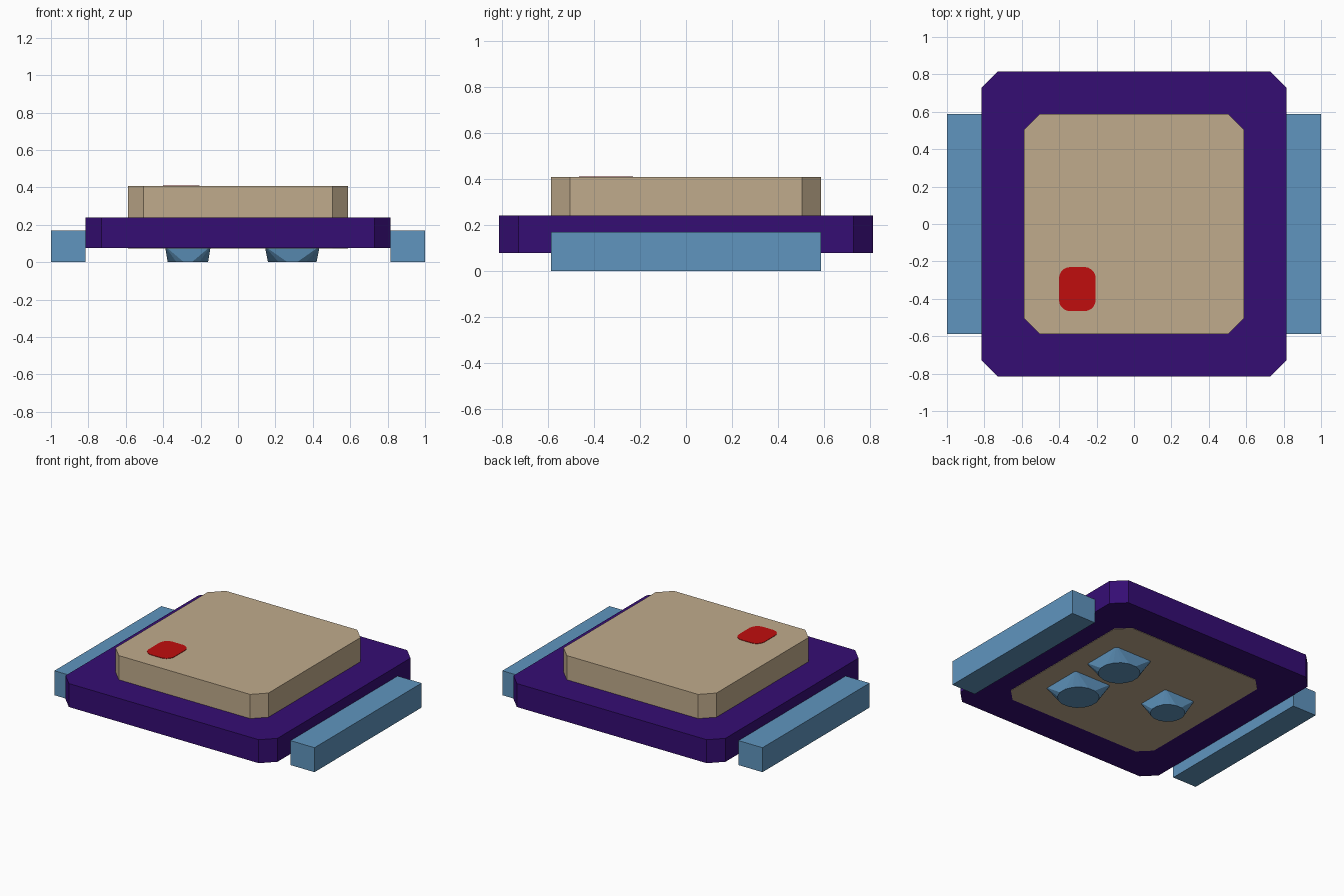
import bpy
import bmesh
import math

old = bpy.data.objects.get("Cube")
if old:
    bpy.data.objects.remove(old, do_unlink=True)


def material(name, rgb):
    mat = bpy.data.materials.new(name)
    mat.use_nodes = True
    color = (*rgb, 1)
    mat.diffuse_color = color
    mat.node_tree.nodes["Principled BSDF"].inputs["Base Color"].default_value = color
    return mat


purple = material("deep_purple", (0.036, 0.004, 0.175))
tan = material("tan", (0.53, 0.41, 0.265))
blue = material("steel_blue", (0.115, 0.30, 0.52))
red = material("red", (0.53, 0.004, 0.004))


def finish(name, bm, mat):
    bmesh.ops.recalc_face_normals(bm, faces=bm.faces)
    mesh = bpy.data.meshes.new(name)
    bm.to_mesh(mesh)
    bm.free()
    mesh.materials.append(mat)
    obj = bpy.data.objects.new(name, mesh)
    bpy.context.collection.objects.link(obj)
    return obj


def slab(name, center, half, bottom, top, mat, corner=0, segments=1):
    """Box with optional cut or rounded upright edges."""
    bm = bmesh.new()
    bmesh.ops.create_cube(bm, size=2)
    for v in bm.verts:
        v.co.x = center[0] + v.co.x * half[0]
        v.co.y = center[1] + v.co.y * half[1]
        v.co.z = top if v.co.z > 0 else bottom
    if corner:
        upright = [e for e in bm.edges
                   if abs(e.verts[0].co.z - e.verts[1].co.z) > 1e-5]
        bmesh.ops.bevel(bm, geom=upright, offset=corner, offset_type='OFFSET',
                        segments=segments, profile=0.5, affect='EDGES')
    return finish(name, bm, mat)


def foot(name, x, y, half):
    """Square at the top, tapering to a round pad on the ground."""
    bm = bmesh.new()
    for sx in (-1, 1):
        for sy in (-1, 1):
            bm.verts.new((x + sx * half, y + sy * half, 0.085))
    sides = 16
    for i in range(sides):
        a = math.tau * (i + 0.5) / sides
        r = half * 0.9
        bm.verts.new((x + r * math.cos(a), y + r * math.sin(a), 0))
    bmesh.ops.convex_hull(bm, input=bm.verts)
    bmesh.ops.dissolve_limit(bm, angle_limit=0.01, verts=bm.verts, edges=bm.edges)
    return finish(name, bm, blue)


# Body: wide base with a raised block that shows on the underside too
slab("base", (0, 0), (0.815, 0.815), 0.077, 0.24, purple, 0.085)
slab("raised_block", (0, 0), (0.588, 0.588), 0.074, 0.408, tan, 0.083)

# Rails on both sides
for side, sx in (("left", 1), ("right", -1)):
    slab(side + "_rail", (sx * 0.908, 0), (0.092, 0.588), 0, 0.17, blue)

# Button patch on the top
slab("button", (-0.303, -0.348), (0.098, 0.118), 0.405, 0.411, red, 0.06, 5)

# Three feet under the base
foot("back_left_foot", 0.29, 0.2, 0.147)
foot("front_left_foot", 0.29, -0.2, 0.147)
foot("right_foot", -0.268, 0.01, 0.122)
